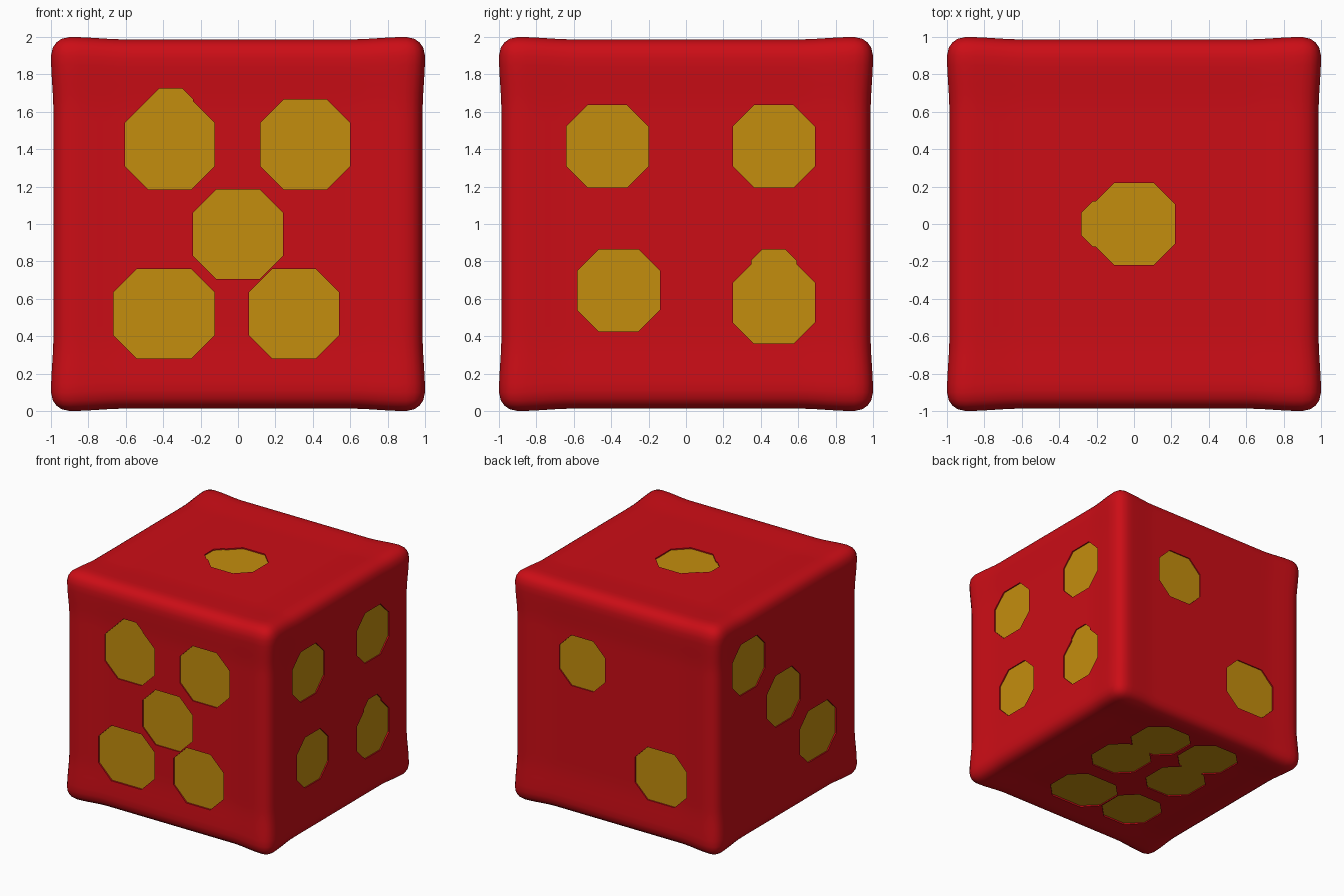
import bpy, bmesh, math
from mathutils import Vector

if "Cube" in bpy.data.objects:
    bpy.data.objects.remove(bpy.data.objects["Cube"])


def material(name, color):
    m = bpy.data.materials.new(name)
    m.diffuse_color = color
    m.use_nodes = True
    m.node_tree.nodes["Principled BSDF"].inputs["Base Color"].default_value = m.diffuse_color
    return m


RED = material("red", (0.60, 0.004, 0.008, 1))
GOLD = material("gold", (0.55, 0.27, 0.004, 1))


def make_object(name, bm):
    bmesh.ops.recalc_face_normals(bm, faces=bm.faces)
    me = bpy.data.meshes.new(name)
    bm.to_mesh(me)
    bm.free()
    me.materials.append(RED)
    me.materials.append(GOLD)
    ob = bpy.data.objects.new(name, me)
    bpy.context.collection.objects.link(ob)
    return ob


def rise(t):
    s = min(max((abs(t) - 0.6) / 0.3, 0), 1)
    return s * s * (3 - 2 * s)


# body: rounded cube with slightly dished faces and raised corners
R = 0.1
bm = bmesh.new()
bmesh.ops.create_cube(bm, size=2)
bmesh.ops.subdivide_edges(bm, edges=bm.edges[:], cuts=39, use_grid_fill=True)
for v in bm.verts:
    core = Vector([min(max(c, R - 1), 1 - R) for c in v.co])
    p = core + (v.co - core).normalized() * R
    f = [rise(c) for c in p]
    v.co = [p[i] * (0.974 + 0.013 * (f[i - 1] + f[i - 2])) for i in range(3)]
    v.co.z += 1
die = make_object("die_body", bm)

# pips: centre u, centre v, width, height on each face (small ones are bumps)
FACES = {
    "front": (lambda u, v, d: (u, -d, v), [
        (-.365, 1.425, .48, .48), (-.36, 1.61, .24, .23), (.36, 1.425, .48, .48),
        (0, .945, .48, .48), (-.395, .52, .54, .48), (.30, .52, .48, .48)]),
    "right": (lambda u, v, d: (d, u, v), [
        (-.42, 1.415, .44, .44), (.47, 1.415, .44, .44), (-.36, .645, .44, .44),
        (.47, .58, .44, .44), (.47, .75, .24, .23)]),
    "top": (lambda u, v, d: (u, v, 1 + d), [
        (0, 0, .44, .44), (-.165, 0, .23, .24)]),
    "back": (lambda u, v, d: (u, d, v), [
        (.32, 1.36, .44, .44), (-.44, .57, .50, .46)]),
    "left": (lambda u, v, d: (-d, u, v), [
        (.53, 1.52, .46, .45), (.04, 1.06, .46, .45), (-.43, .58, .50, .45)]),
    "bottom": (lambda u, v, d: (u, v, 1 - d), [
        (.14, -.48, .54, .46), (-.37, -.47, .46, .46), (.24, .12, .46, .46),
        (.18, .56, .46, .46), (-.35, .12, .46, .46), (-.32, .57, .46, .46)]),
}
FLOOR = 0.964
bm = bmesh.new()
for place, pips in FACES.values():
    for u, v, w, h in pips:
        a, b, c = w / 2, h / 2, min(w, h) * 0.26
        ring = [(a, c - b), (a, b - c), (a - c, b), (c - a, b),
                (-a, b - c), (-a, c - b), (c - a, -b), (a - c, -b)]
        low = [bm.verts.new(place(u + x, v + y, FLOOR)) for x, y in ring]
        top = [bm.verts.new(place(u + x, v + y, 1.1)) for x, y in ring]
        bm.faces.new(low).material_index = 1
        bm.faces.new(top)
        for i in range(8):
            j = (i + 1) % 8
            bm.faces.new((low[i], low[j], top[j], top[i]))
cutter = make_object("pip_cutter", bm)
cutter.hide_render = True

# sink the shallow gold pips into the body
bpy.context.view_layer.objects.active = die
die.select_set(True)
mod = die.modifiers.new("pips", "BOOLEAN")
mod.object = cutter
mod.operation = 'DIFFERENCE'
mod.solver = 'EXACT'
mod.use_self = True
bpy.ops.object.modifier_apply(modifier=mod.name)
bpy.data.objects.remove(cutter)
bpy.ops.object.shade_smooth_by_angle(angle=math.radians(40))
